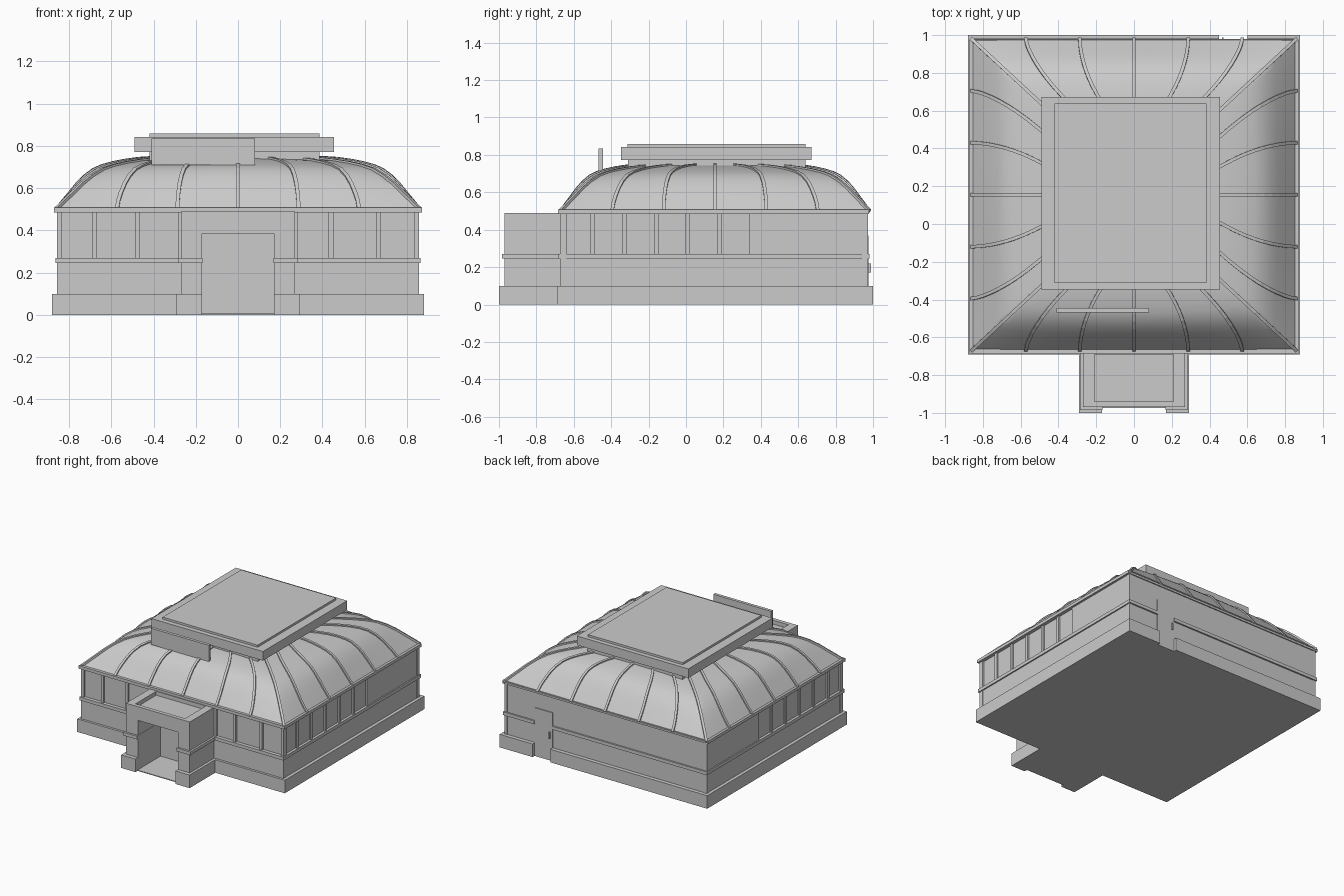
import bpy, bmesh, math
from mathutils import Vector

if "Cube" in bpy.data.objects:
    bpy.data.objects.remove(bpy.data.objects["Cube"])

CY = 0.155            # centre of the main hall in y
A, B = 0.86, 0.825    # half size of the roof foot
EA, EB = 0.40, 0.41   # half size of the roof crown
PROFILE = [(0, .50), (.07, .54), (.13, .573), (.21, .618), (.29, .656), (.38, .687),
           (.47, .705), (.58, .719), (.70, .730), (.84, .739), (1, .744)]


def finish(name, bm, smooth=False):
    bmesh.ops.recalc_face_normals(bm, faces=bm.faces)
    me = bpy.data.meshes.new(name)
    bm.to_mesh(me)
    bm.free()
    ob = bpy.data.objects.new(name, me)
    bpy.context.collection.objects.link(ob)
    if smooth:
        bpy.ops.object.select_all(action='DESELECT')
        ob.select_set(True)
        bpy.context.view_layer.objects.active = ob
        bpy.ops.object.shade_smooth_by_angle(angle=math.radians(40))
    return ob


def boxes(name, items):
    """One object from boxes given as (x0, x1, y0, y1, z0, z1)."""
    bm = bmesh.new()
    for x0, x1, y0, y1, z0, z1 in items:
        vs = bmesh.ops.create_cube(bm, size=1)['verts']
        for v in vs:
            v.co = Vector(((x0 + x1) / 2 + v.co.x * (x1 - x0),
                           (y0 + y1) / 2 + v.co.y * (y1 - y0),
                           (z0 + z1) / 2 + v.co.z * (z1 - z0)))
    return finish(name, bm)


def roof_point(deg, f, z):
    """Rectangle at the foot blending into an ellipse at the crown."""
    a = math.radians(deg)
    c, s = math.cos(a), math.sin(a)
    d = (deg + 45) % 90 - 45
    q = int((deg + 45) // 90) % 4
    t = d / 45
    u, v = [(1, t), (-t, 1), (-1, -t), (t, -1)][q]
    fx = f ** (1 + max(0, s * s - c * c))
    fy = f ** (1 + max(0, c * c - s * s))
    return Vector((A * u + (EA * c - A * u) * fx,
                   CY + B * v + (EB * s - B * v) * fy, z))


# Curved roof shell
bm = bmesh.new()
N = 96
rings = [[bm.verts.new(roof_point(i * 360 / N, f, z)) for i in range(N)] for f, z in PROFILE]
for r0, r1 in zip(rings, rings[1:]):
    for i in range(N):
        j = (i + 1) % N
        bm.faces.new((r0[i], r0[j], r1[j], r1[i]))
bm.faces.new(rings[-1])
bm.faces.new(rings[0])
finish("curved_roof", bm, True)

# Raised roof ribs
bm = bmesh.new()
for k in range(24):
    deg = k * 15
    pts = [roof_point(deg, f, z) for f, z in PROFILE]
    prev = None
    for i, p in enumerate(pts):
        f, z = PROFILE[i]
        along = (pts[min(i + 1, len(pts) - 1)] - pts[max(i - 1, 0)]).normalized()
        side = roof_point(deg + 1, f, z) - roof_point(deg - 1, f, z)
        side = (side - along * side.dot(along)).normalized()
        n = side.cross(along)
        if n.z < 0:
            n = -n
        ring = [bm.verts.new(p + side * w * .009 + n * h)
                for w, h in ((-1, -.01), (1, -.01), (1, .009), (-1, .009))]
        if prev:
            for m in range(4):
                o = (m + 1) % 4
                bm.faces.new((prev[m], prev[o], ring[o], ring[m]))
        else:
            bm.faces.new(ring)
        prev = ring
    bm.faces.new(prev)
finish("roof_ribs", bm)

# Eave trim around the foot of the roof
boxes("eave_trim", [(-.87, .87, -.685, -.655, .485, .508), (-.87, .87, .95, .978, .485, .508),
                    (-.872, -.84, -.685, .978, .485, .508), (.84, .872, -.685, .978, .485, .508)])

# Hall walls: inset window zone above, thicker wall below
boxes("hall_walls", [(-.845, .845, -.658, .965, .005, .495)])
boxes("lower_walls", [(-.855, .855, -.672, .97, .005, .25)])
boxes("rear_walls", [(-.855, .855, .36, .97, .25, .49)])

# Plinth with a gap for the rear door and the porch opening
plinth = [(-.88, .88, -.69, .965, 0, .1), (-.88, .45, .96, 1, 0, .1), (.60, .88, .96, 1, 0, .1)]
band = [(-.865, .45, .96, .982, .245, .27), (.60, .865, .96, .982, .245, .27),
        (-.865, -.84, -.685, .982, .245, .27), (.84, .865, -.685, .982, .245, .27),
        (-.865, .865, -.685, -.65, .245, .27)]
porch = [(-.17, .17, -.97, -.67, .385, .46)]
posts = []
for s in (-1, 1):
    def mx(a, b, *rest):
        return (min(a * s, b * s), max(a * s, b * s)) + rest
    plinth.append(mx(.17, .29, -1, -.68, 0, .1))
    band.append(mx(.168, .285, -.985, -.67, .245, .27))
    # Porch side walls and parapet
    porch += [mx(.17, .27, -.97, -.66, 0, .46), mx(.21, .27, -.97, -.66, .46, .49)]
    # Corner posts and the posts beside the porch
    posts += [mx(.835, .858, -.674, -.64, .1, .49), mx(.835, .858, .94, .973, .1, .49),
              mx(.265, .285, -.674, -.65, .1, .49)]
    # Side wall window mullions
    for i in range(6):
        y = -.50 + i * .17
        posts.append(mx(.84, .856, y - .012, y + .012, .27, .49))
porch += [(-.21, .21, -.97, -.94, .46, .49), (-.21, .21, -.69, -.66, .46, .49)]
# Front wall window mullions
for x in (-.68, -.475, .44, .665):
    posts.append((x - .011, x + .011, -.672, -.65, .27, .49))
boxes("plinth", plinth)
boxes("wall_band", band)
boxes("entrance_porch", porch)
boxes("window_posts", posts)
boxes("porch_floor", [(-.18, .18, -.975, -.68, 0, .006)])

# Entrance door and rear door with handles
boxes("entrance_door", [(-.17, .17, -.695, -.66, .005, .385)])
boxes("rear_door", [(.45, .60, .95, .976, 0, .37)])
boxes("door_handles", [(.465, .475, .97, .988, .17, .22)])

# Flat rooftop cap: neck, slab and top panel
boxes("cap_neck", [(-.42, .385, -.31, .64, .725, .78)])
boxes("cap_slab", [(-.49, .455, -.348, .672, .772, .842)])
boxes("cap_panel", [(-.42, .385, -.312, .638, .84, .858)])

# Blank sign board above the entrance
boxes("sign_board", [(-.41, .08, -.468, -.445, .71, .835)])
